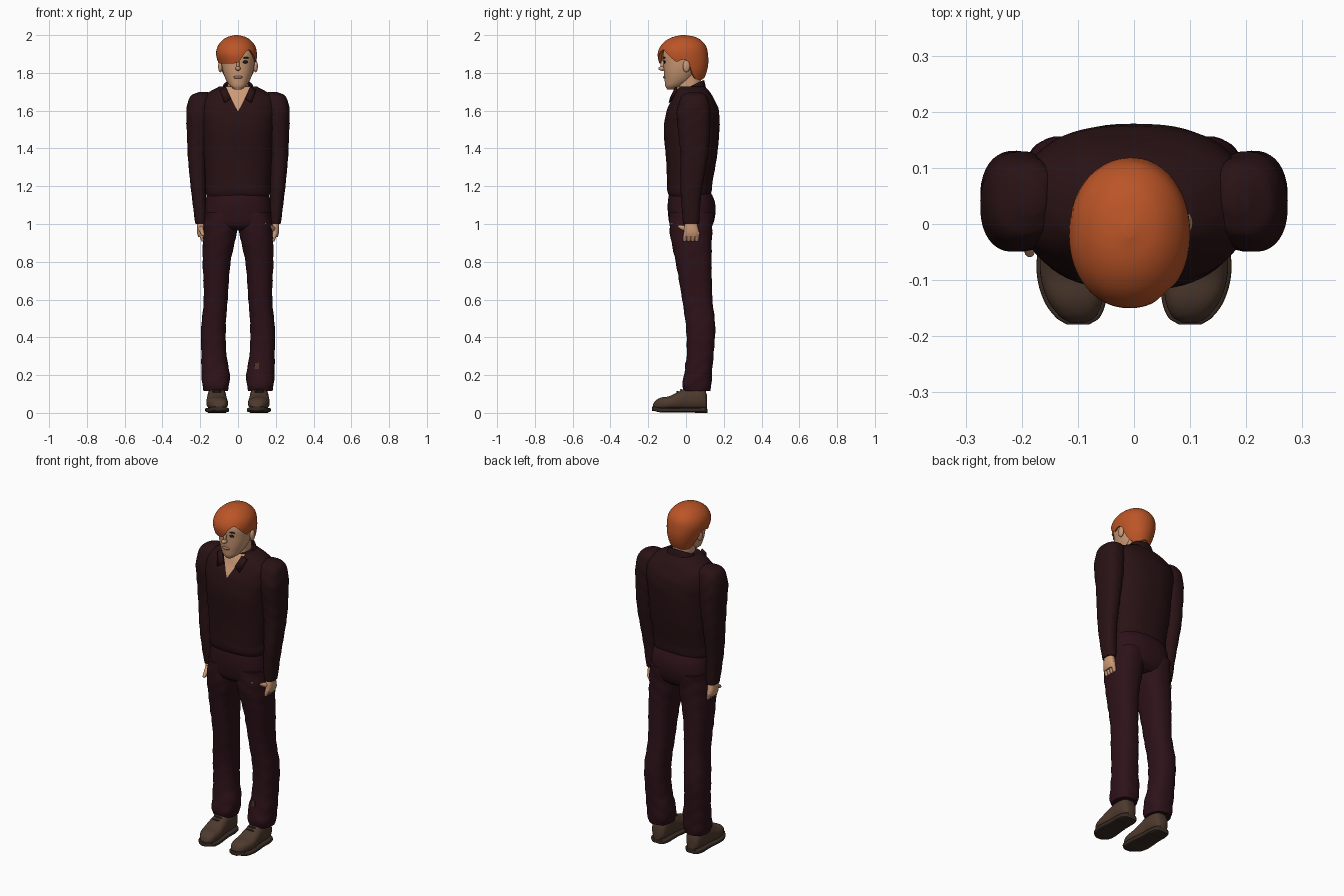
import bpy, bmesh, math
from mathutils import Vector

if "Cube" in bpy.data.objects:
    bpy.data.objects.remove(bpy.data.objects["Cube"])


def material(name, r, g, b):
    m = bpy.data.materials.new(name)
    m.use_nodes = True
    m.diffuse_color = (r, g, b, 1)
    m.node_tree.nodes["Principled BSDF"].inputs["Base Color"].default_value = (r, g, b, 1)
    return m


HAIR = material("copper_hair", .50, .09, .02)
SKIN = material("skin", .60, .32, .18)
SHIRT = material("dark_shirt", .022, .006, .007)
TROUSERS = material("dark_trousers", .026, .006, .010)
LEATHER = material("brown_leather", .075, .042, .027)
SOLE = material("dark_sole", .04, .025, .017)
EYE = material("dark_eye", .015, .01, .008)
LIP = material("lip", .42, .17, .11)
PATCH = material("leg_patch", .08, .035, .03)


def finish(bm, name, *mats):
    bmesh.ops.recalc_face_normals(bm, faces=bm.faces)
    for f in bm.faces:
        f.smooth = True
    mesh = bpy.data.meshes.new(name)
    bm.to_mesh(mesh)
    bm.free()
    for m in mats:
        mesh.materials.append(m)
    obj = bpy.data.objects.new(name, mesh)
    bpy.context.collection.objects.link(obj)
    return obj


def sample(rows, v):
    """Smooth interpolation of profile rows keyed by their first column."""
    i = 0
    while i < len(rows) - 2 and v > rows[i + 1][0]:
        i += 1
    a, b = rows[i], rows[i + 1]
    before, after = rows[max(i - 1, 0)], rows[min(i + 2, len(rows) - 1)]
    h = b[0] - a[0]
    t = min(max((v - a[0]) / h, 0), 1)
    out = []
    for c in range(1, len(a)):
        m0 = (b[c] - before[c]) / (b[0] - before[0]) * h
        m1 = (after[c] - a[c]) / (after[0] - a[0]) * h
        d = b[c] - a[c]
        out.append(a[c] + t * (m0 + t * (3 * d - 2 * m0 - m1 + t * (m0 + m1 - 2 * d))))
    return out


def ring_point(row, angle, power=2.4, scale=1):
    """Angle 0 is the front (or underside), turning toward +x."""
    cx, rx, lo, hi = row
    s, c = math.sin(angle), math.cos(angle)
    bend = lambda k: math.copysign(abs(k) ** (2 / power), k)
    return cx + rx * scale * bend(s), (lo + hi) / 2 - (hi - lo) / 2 * scale * bend(c)


def skin_grid(bm, grid, caps=True):
    rings = [[bm.verts.new(p) for p in ring] for ring in grid]
    for a, b in zip(rings, rings[1:]):
        for i in range(len(a)):
            j = (i + 1) % len(a)
            bm.faces.new((a[i], a[j], b[j], b[i]))
    if caps:
        bm.faces.new(rings[0])
        bm.faces.new(rings[-1])


def loft(rows, side=1, along_y=False, power=2.4, ripple=0, tilt=0, caps=True, n=40, sub=4):
    """Rows: (position, centre x, half width, low edge, high edge)."""
    rows = sorted(rows)
    stops = [a[0] + (b[0] - a[0]) * k / sub for a, b in zip(rows, rows[1:]) for k in range(sub)]
    grid = []
    for v in stops + [rows[-1][0]]:
        ring = []
        for i in range(n):
            ang = math.tau * i / n
            swell = 1 + ripple * math.sin(v * 75 + 3 * math.sin(ang * 2))
            x, w = ring_point(sample(rows, v), ang, power, swell)
            ring.append((x * side, v, w) if along_y else (x * side, w, v + tilt * w))
        grid.append(ring)
    bm = bmesh.new()
    skin_grid(bm, grid, caps)
    return bm


def ball(name, loc, size, mat):
    bm = bmesh.new()
    bmesh.ops.create_uvsphere(bm, u_segments=20, v_segments=12, radius=1)
    for v in bm.verts:
        v.co = Vector([c * s + o for c, s, o in zip(v.co, size, loc)])
    return finish(bm, name, mat)


def finger(name, start, end, r0, r1):
    start, end = Vector(start), Vector(end)
    turn = (end - start).to_track_quat('Z', 'Y')
    span = (end - start).length
    bm = bmesh.new()
    bmesh.ops.create_uvsphere(bm, u_segments=12, v_segments=10, radius=1)
    for v in bm.verts:
        top = v.co.z > 0
        r = r1 if top else r0
        v.co = start + turn @ (v.co * r + Vector((0, 0, span if top else 0)))
    return finish(bm, name, SKIN)


# Shirt body, with the open neck cut in as a V
bm = loft([(1.14, 0, .163, -.085, .125), (1.17, 0, .172, -.098, .135), (1.22, 0, .172, -.10, .14),
           (1.35, 0, .183, -.106, .163), (1.5, 0, .193, -.118, .177), (1.6, 0, .205, -.102, .174),
           (1.66, 0, .195, -.075, .15), (1.70, 0, .15, -.058, .125), (1.728, 0, .10, -.045, .10)],
          ripple=.006, n=64)
V_LOW, V_SLOPE = 1.595, .52
for s in (1, -1):
    bmesh.ops.bisect_plane(bm, geom=bm.verts[:] + bm.edges[:] + bm.faces[:],
                           plane_co=(0, 0, V_LOW), plane_no=(s, 0, -V_SLOPE))
for f in bm.faces:
    c = f.calc_center_median()
    if c.y < 0 and abs(c.x) < V_SLOPE * (c.z - V_LOW):
        f.material_index = 1
finish(bm, "shirt_body", SHIRT, SKIN)

# Collar band, open at the front, and its two flaps
bm = loft([(1.665, 0, .092, -.06, .102), (1.69, 0, .084, -.06, .098), (1.715, 0, .076, -.055, .092)],
          tilt=.5, caps=False)
gap = [f for f in bm.faces if f.calc_center_median().y < -.02 and abs(f.calc_center_median().x) < .06]
bmesh.ops.delete(bm, geom=gap, context='FACES')
band = finish(bm, "collar_band", SHIRT)
flaps = []
for s, label in ((1, "left"), (-1, "right")):
    bm = bmesh.new()
    corners = [(.064, -.054, 1.725), (.038, -.082, 1.665), (.072, -.088, 1.642), (.096, -.05, 1.71)]
    bm.faces.new([bm.verts.new((x * s, y, z)) for x, y, z in corners])
    flaps.append(finish(bm, label + "_collar_flap", SHIRT))
for o in [band] + flaps:
    mod = o.modifiers.new("thickness", 'SOLIDIFY')
    mod.thickness, mod.offset = .008, 0

# Trouser seat
finish(loft([(.965, 0, .12, -.05, .11), (.99, 0, .168, -.082, .138), (1.05, 0, .178, -.095, .155),
             (1.12, 0, .172, -.096, .152), (1.18, 0, .158, -.085, .125)], n=56), "trouser_seat", TROUSERS)

for s, label in ((1, "left_"), (-1, "right_")):
    # Trouser legs
    finish(loft([(1.06, .09, .086, -.088, .148), (.95, .097, .089, -.085, .138), (.8, .113, .074, -.055, .135),
                 (.6, .118, .063, -.02, .14), (.45, .130, .065, .0, .155), (.3, .127, .067, .004, .145),
                 (.2, .118, .075, -.01, .137), (.15, .118, .071, -.02, .135), (.115, .118, .064, -.012, .128)],
                s, ripple=.018, sub=6), label + "trouser_leg", TROUSERS)
    # Sleeves
    finish(loft([(1.70, .182, .022, .02, .075), (1.68, .193, .055, -.02, .108), (1.63, .203, .066, -.042, .125),
                 (1.57, .208, .066, -.05, .13), (1.45, .212, .057, -.037, .125), (1.35, .215, .05, -.03, .115),
                 (1.2, .210, .041, -.03, .088), (1.1, .203, .036, -.024, .075), (1.02, .197, .032, -.016, .07),
                 (1.0, .196, .029, -.012, .066)], s, ripple=.015, sub=6), label + "sleeve", SHIRT)
    # Hands
    finish(loft([(1.03, .196, .02, .0, .055), (.99, .196, .022, -.008, .062), (.955, .196, .021, -.012, .07),
                 (.93, .194, .016, -.008, .066)], s), label + "palm", SKIN)
    for k in range(4):
        y = -.002 + k * .021
        finger(label + "finger", (.197 * s, y, .95), (.186 * s, y - .004, .917), .0125, .0105)
    if s > 0:
        finger(label + "thumb", (.185, -.005, .975), (.14, -.068, 1.002), .014, .009)
    else:
        finger(label + "thumb", (-.196, -.005, .975), (-.186, -.05, .945), .014, .009)
    # Shoes
    shoe = [(-.176, .1, .014, .022, .04), (-.165, .1, .032, .016, .062), (-.135, .105, .049, .015, .08),
            (-.09, .11, .057, .015, .088), (-.04, .112, .054, .015, .112), (.0, .112, .05, .015, .132),
            (.06, .112, .049, .015, .14), (.1, .112, .04, .015, .125), (.112, .112, .026, .02, .09)]
    finish(loft(shoe, s, along_y=True), label + "shoe_upper", LEATHER)
    sole = [(y - .003 if y < 0 else y, cx, rx + .006, .01 if y < -.16 else .003, .028 if y > -.16 else .034)
            for y, cx, rx, lo, hi in shoe]
    finish(loft(sole, s, along_y=True, power=5), label + "sole", SOLE)
    finish(loft([(.03, .112, .05, .015, .02), (.05, .112, .051, 0, .02), (.1, .112, .043, 0, .02),
                 (.113, .112, .03, 0, .02)], s, along_y=True, power=6), label + "heel", SOLE)
    for k in range(3):
        finger_lace = ball(label + "lace", (.112 * s, -.045 + k * .018, .112 + k * .009), (.026, .005, .005), SOLE)
    # Ears, eyes and brows
    ball(label + "ear", (.093 * s, .002, 1.835), (.012, .019, .032), SKIN)
    ball(label + "eye", (.036 * s, -.113, 1.858), (.017, .006, .008), EYE)
    ball(label + "brow", (.038 * s, -.114, 1.88), (.022, .006, .004), EYE)

# Small patch on the left shin
bm = bmesh.new()
bmesh.ops.create_cube(bm, size=1)
for v in bm.verts:
    v.co = Vector((v.co.x * .024 + .1, v.co.y * .009, v.co.z * .035 + .25))
finish(bm, "shin_patch", PATCH)

# Neck and head
finish(loft([(1.62, 0, .06, -.045, .075), (1.70, 0, .057, -.045, .078), (1.76, 0, .056, -.04, .08),
             (1.82, 0, .058, -.03, .085)]), "neck", SKIN)
finish(loft([(1.713, 0, .02, -.1, -.06), (1.73, 0, .042, -.109, -.02), (1.76, 0, .062, -.113, .03),
             (1.8, 0, .078, -.117, .06), (1.85, 0, .088, -.12, .085), (1.9, 0, .09, -.122, .1),
             (1.95, 0, .075, -.1, .09), (1.98, 0, .045, -.06, .06)], power=2.2), "head", SKIN)
ball("nose_tip", (0, -.126, 1.823), (.014, .02, .012), SKIN)
ball("nose_bridge", (0, -.119, 1.842), (.009, .016, .028), SKIN)
ball("lips", (0, -.113, 1.777), (.024, .009, .008), LIP)

# Hair: a cap whose lower edge sweeps across the brow and around the ears
profile = [(1.755, 0, .066, -.1, .088), (1.8, 0, .086, -.125, .108), (1.85, -.004, .1, -.142, .118),
           (1.9, -.008, .108, -.15, .116), (1.94, -.008, .1, -.136, .107), (1.97, -.008, .078, -.108, .083),
           (1.99, -.008, .048, -.07, .05), (2.0, -.008, .01, -.025, .0)]
edge = [(-180, 1.775), (-135, 1.762), (-112, 1.79), (-98, 1.862), (-82, 1.862), (-68, 1.85), (-30, 1.85),
        (0, 1.854), (12, 1.875), (26, 1.91), (40, 1.92), (58, 1.89), (75, 1.858), (84, 1.868),
        (98, 1.862), (112, 1.79), (135, 1.762), (180, 1.775)]
grid = [[] for _ in range(22)]
for i in range(72):
    deg = -180 + i * 5
    low = sample(edge, deg)[0]
    for k, ring in enumerate(grid):
        z = low + (2 - low) * math.sin(max(k - 1, 0) / 20 * math.pi / 2)
        tuck = .86 if k == 0 else 1
        x, y = ring_point(sample(profile, z), math.radians(deg), 2.1, tuck)
        ring.append((x, y, z + (.004 if k == 0 else 0)))
bm = bmesh.new()
skin_grid(bm, grid, caps=False)
bm.verts.ensure_lookup_table()
bm.faces.new(bm.verts[-72:])
finish(bm, "hair", HAIR)

# Smooth shading with sharp edges kept
meshes = [o for o in bpy.context.scene.objects if o.type == 'MESH']
for o in bpy.context.scene.objects:
    o.select_set(o in meshes)
bpy.context.view_layer.objects.active = meshes[0]
bpy.ops.object.shade_smooth_by_angle(angle=math.radians(45))
